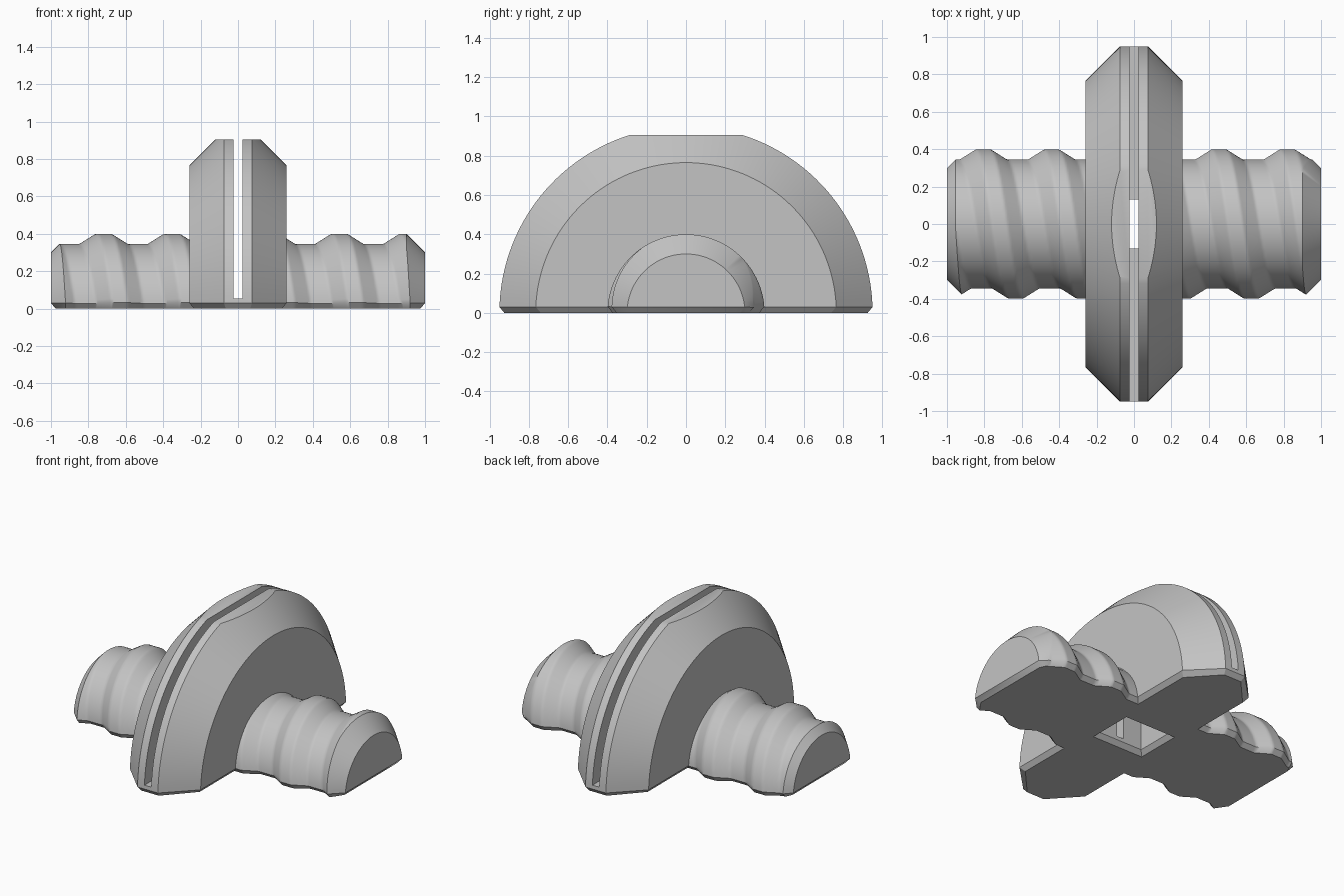
import bpy, bmesh, math

if "Cube" in bpy.data.objects:
    bpy.data.objects.remove(bpy.data.objects["Cube"], do_unlink=True)

grey = bpy.data.materials.new("plain grey")
grey.use_nodes = True
grey.diffuse_color = (0.55, 0.55, 0.55, 1)
grey.node_tree.nodes["Principled BSDF"].inputs["Base Color"].default_value = grey.diffuse_color

BEVEL_Z, BEVEL = 0.03, 0.025   # chamfer around the footprint
PITCH, CREST, ROOT = 0.365, 0.40, 0.345


def finish(name, bm):
    bmesh.ops.recalc_face_normals(bm, faces=bm.faces[:])
    mesh = bpy.data.meshes.new(name)
    bm.to_mesh(mesh)
    bm.free()
    mesh.materials.append(grey)
    obj = bpy.data.objects.new(name, mesh)
    bpy.context.collection.objects.link(obj)
    return obj


def smooth(obj, degrees):
    bpy.ops.object.select_all(action='DESELECT')
    obj.select_set(True)
    bpy.context.view_layer.objects.active = obj
    bpy.ops.object.shade_smooth_by_angle(angle=math.radians(degrees))


def half_angles(radius, steps):
    start = math.asin(BEVEL_Z / radius)
    return [start + (math.pi - 2 * start) * k / steps for k in range(steps + 1)]


def half_ring(points, foot_x):
    """Arch of points closed by two inset points on the ground."""
    first, last = points[0], points[-1]
    return [(foot_x, first[1] - BEVEL, 0)] + points + [(foot_x, last[1] + BEVEL, 0)]


def loft(rings):
    bm = bmesh.new()
    rows = [[bm.verts.new(p) for p in ring] for ring in rings]
    n = len(rows[0])
    for a, b in zip(rows, rows[1:]):
        for k in range(n):
            j = (k + 1) % n
            bm.faces.new((a[k], a[j], b[j], b[k]))
    # flat arch and chamfer strip at each end
    for row in (rows[0], rows[-1]):
        bm.faces.new(row[1:-1])
        bm.faces.new((row[0], row[1], row[-2], row[-1]))
    return bm


def block(half_x, half_y, z0, z1, taper=0):
    bm = bmesh.new()
    bmesh.ops.create_cube(bm, size=2)
    for v in bm.verts:
        top = v.co.z > 0
        inset = taper if top else 0
        v.co = (v.co.x * (half_x - inset), v.co.y * (half_y - inset), z1 if top else z0)
    return finish("cutter", bm)


def cut(obj, cutter):
    cutter.hide_render = True
    mod = obj.modifiers.new("cut", 'BOOLEAN')
    mod.operation, mod.solver, mod.object = 'DIFFERENCE', 'EXACT', cutter
    bpy.context.view_layer.objects.active = obj
    bpy.ops.object.modifier_apply(modifier=mod.name)
    bpy.data.objects.remove(cutter, do_unlink=True)


# Central half wheel with bevelled rim
rings = []
for x, r, foot in ((-0.26, 0.765, -0.235), (-0.075, 0.95, -0.065),
                   (0.075, 0.95, 0.065), (0.26, 0.765, 0.235)):
    arch = [(x, r * math.cos(t), r * math.sin(t)) for t in half_angles(r, 72)]
    rings.append(half_ring(arch, foot))
bm = loft(rings)

# Flattened top
res = bmesh.ops.bisect_plane(bm, geom=bm.verts[:] + bm.edges[:] + bm.faces[:],
                             plane_co=(0, 0, 0.905), plane_no=(0, 0, 1), clear_outer=True)
bmesh.ops.edgeloop_fill(bm, edges=[e for e in res["geom_cut"] if isinstance(e, bmesh.types.BMEdge)])
wheel = finish("half_wheel", bm)

# Narrow slot and chamfered socket underneath
cut(wheel, block(0.165, 0.13, -0.1, 0.35))
cut(wheel, block(0.215, 0.18, -BEVEL_Z, BEVEL_Z, 2 * BEVEL))
cut(wheel, block(0.025, 1.2, 0.055, 1.2))
smooth(wheel, 30)


def thread_radius(x, t, crest_x):
    u = (x - crest_x - PITCH * t / math.tau + PITCH / 2) % PITCH
    fall = (abs(u - PITCH / 2) - 0.04) / 0.0875
    return CREST - (CREST - ROOT) * min(1, max(0, fall))


# Threaded half shafts with conical ends
def shaft(name, side, crest_x, steps=72):
    angles = half_angles(0.37, 56)
    reach = []
    for t in angles:   # where the thread meets the end cone
        lo, hi = 0.88, 0.97
        for _ in range(30):
            mid = (lo + hi) / 2
            if thread_radius(side * mid, t, crest_x) < 1.3 - mid:
                lo = mid
            else:
                hi = mid
        reach.append(lo)
    rings = []
    for i in range(steps + 1):
        arch = []
        for t, end in zip(angles, reach):
            x = side * (0.235 + (end - 0.235) * i / steps)
            r = thread_radius(x, t, crest_x)
            arch.append((x, r * math.cos(t), r * math.sin(t)))
        ring = half_ring(arch, 0)
        ring[0] = (arch[0][0], *ring[0][1:])
        ring[-1] = (arch[-1][0], *ring[-1][1:])
        rings.append(ring)
    tip = [(side, 0.3 * math.cos(t), 0.3 * math.sin(t)) for t in half_angles(0.3, 56)]
    rings.append(half_ring(tip, side * (1 - BEVEL)))
    smooth(finish(name, loft(rings)), 37)


shaft("left_threaded_shaft", 1, 0.45)
shaft("right_threaded_shaft", -1, -0.445)
